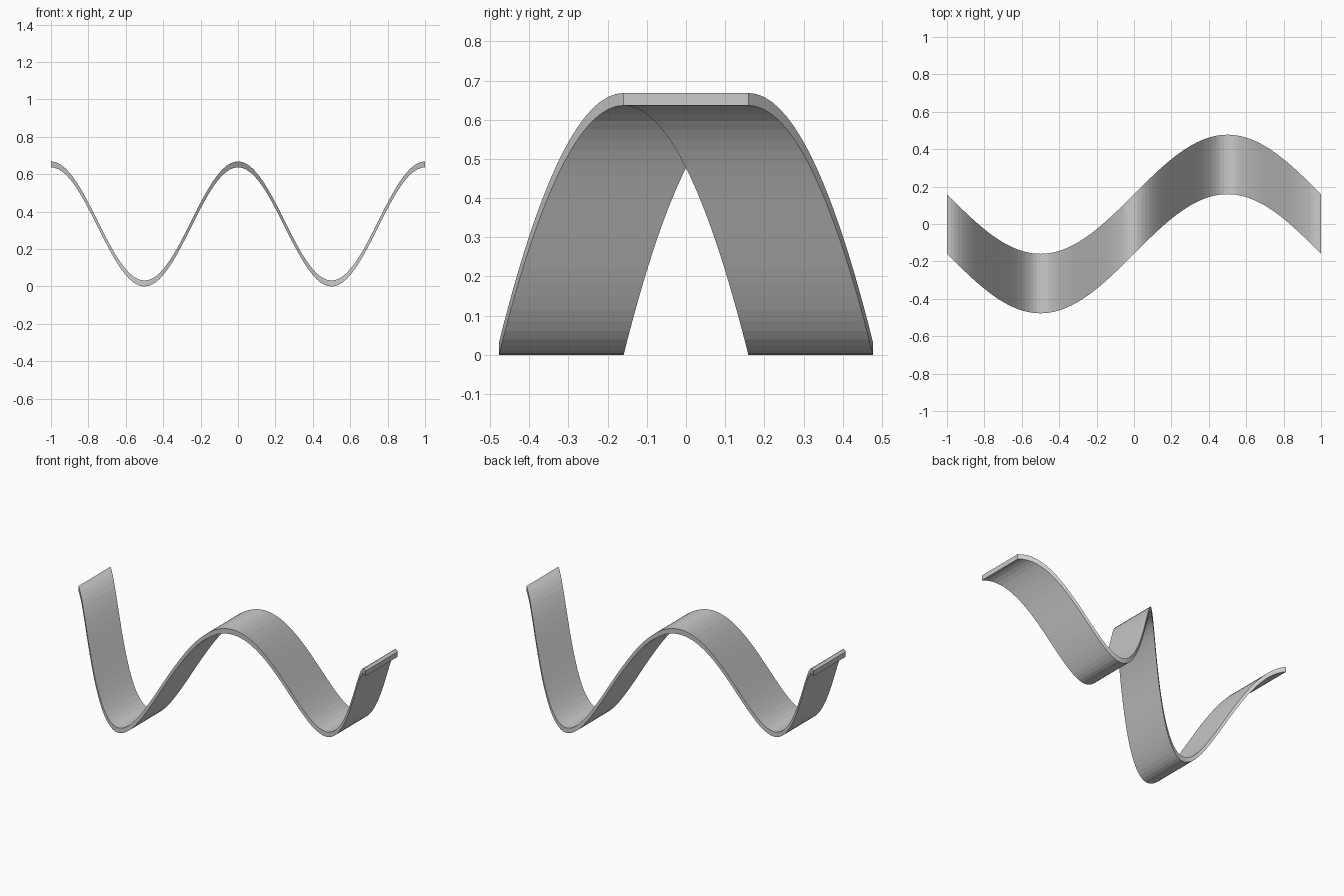
import bpy, bmesh
from math import sin, cos, pi

if "Cube" in bpy.data.objects:
    bpy.data.objects.remove(bpy.data.objects["Cube"])

SEGMENTS = 100
UNIT = 1 / pi            # wave amplitude and ribbon width
THICK = 0.1 * UNIT       # vertical thickness


def section(bm, x):
    """Rectangular cross-section of the ribbon at x."""
    y = UNIT * sin(pi * x)
    z = UNIT * (1 + cos(2 * pi * x))
    corners = [(-0.5, 0), (0.5, 0), (0.5, THICK), (-0.5, THICK)]
    return [bm.verts.new((x, y + UNIT * dy, z + dz)) for dy, dz in corners]


# Wavy ribbon: sways once sideways while rising and falling twice
bm = bmesh.new()
rings = [section(bm, -1 + 2 * i / SEGMENTS) for i in range(SEGMENTS + 1)]
for a, b in zip(rings, rings[1:]):
    for k in range(4):
        n = (k + 1) % 4
        bm.faces.new((a[k], a[n], b[n], b[k]))

# End caps
bm.faces.new(rings[0])
bm.faces.new(rings[-1])
bmesh.ops.recalc_face_normals(bm, faces=bm.faces)

mesh = bpy.data.meshes.new("wavy_ribbon")
bm.to_mesh(mesh)
bm.free()
bpy.context.collection.objects.link(bpy.data.objects.new("wavy_ribbon", mesh))
